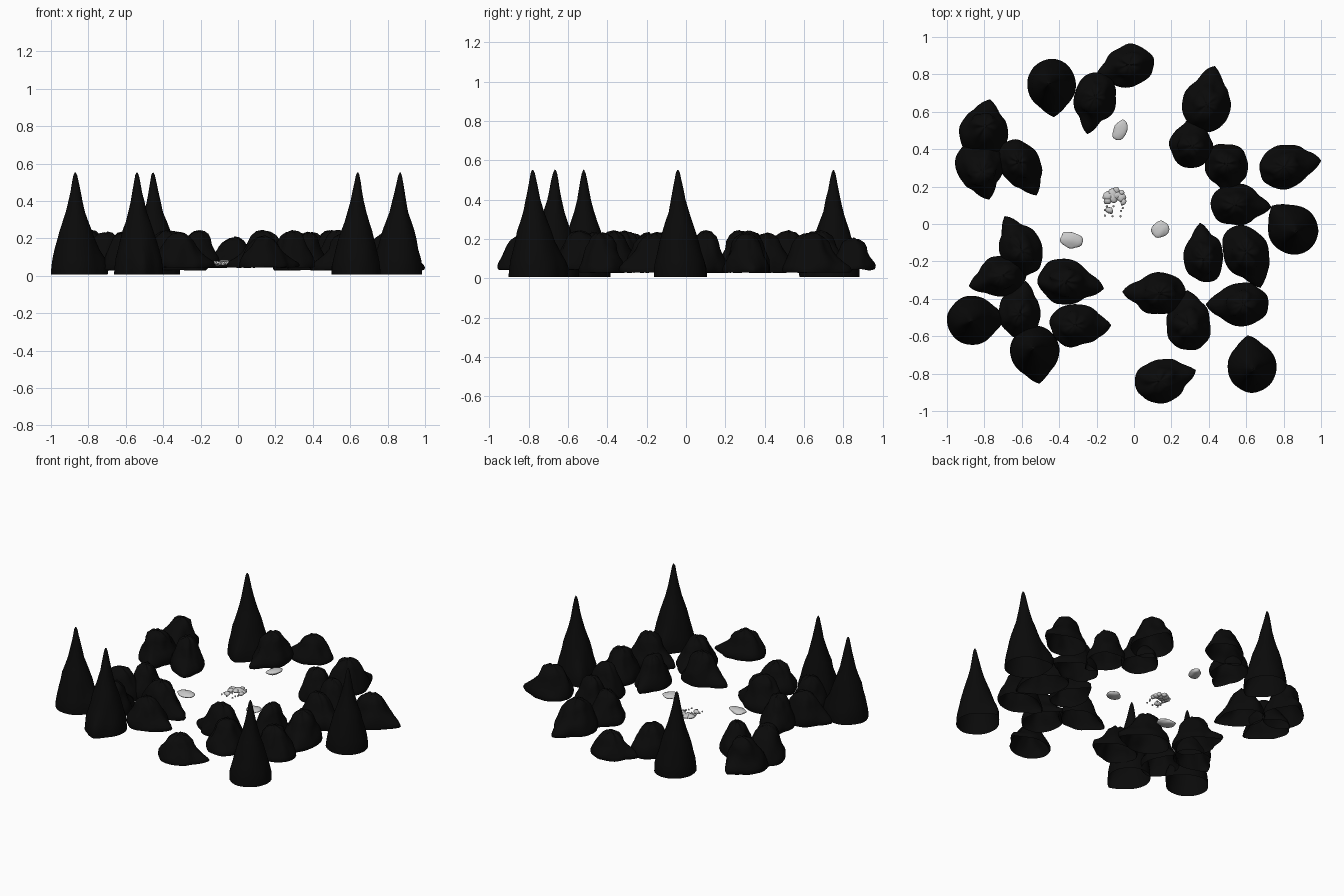
import bpy, bmesh, random
from math import sin, cos, pi, radians
from mathutils import Vector, noise

if "Cube" in bpy.data.objects:
    bpy.data.objects.remove(bpy.data.objects["Cube"])

random.seed(4)
black = bpy.data.materials.new("black_rock")
black.diffuse_color = (0.003, 0.003, 0.003, 1)
black.use_nodes = True
black.node_tree.nodes["Principled BSDF"].inputs["Base Color"].default_value = black.diffuse_color


def finish(bm, name, mat=None):
    me = bpy.data.meshes.new(name)
    bm.to_mesh(me)
    bm.free()
    for p in me.polygons:
        p.use_smooth = True
    if mat:
        me.materials.append(mat)
    ob = bpy.data.objects.new(name, me)
    bpy.context.collection.objects.link(ob)
    return ob


def loft(name, x, y, angle, profile, stretch, lip, rough, lean=(0, 0), n=48):
    """Open-bottomed shell of lumpy oval rings; a pointed lip leaves the base at
    `angle`. profile rows: radius, height, lip share"""
    bm = bmesh.new()
    seed = Vector((random.uniform(0, 50), random.uniform(0, 50), 0))
    ca, sa = cos(radians(angle)), sin(radians(angle))
    rings = []
    zmax = profile[-1][1]
    for r, z, share in profile:
        ring = []
        t = z / zmax
        for i in range(n):
            d = 2 * pi * i / n
            if d > pi:
                d -= 2 * pi
            p = Vector((cos(d), sin(d), z * 9)) * 1.5 + seed
            rr = r * (1 + rough * (.4 + .9 * t) * noise.noise(p))
            tip = lip * share * max(0, 1 - abs(d) / 0.6) ** 1.2
            u = (rr * stretch + tip) * cos(d)
            v = (rr + tip) * sin(d)
            dz = rough * 0.06 * noise.noise(p * 1.3) * min(1, t * 2)
            ring.append(bm.verts.new((x + lean[0] * t + u * ca - v * sa,
                                      y + lean[1] * t + u * sa + v * ca, z + dz)))
        rings.append(ring)
    for lo, hi in zip(rings, rings[1:]):
        for i in range(n):
            j = (i + 1) % n
            bm.faces.new((lo[i], lo[j], hi[j], hi[i]))
    bm.faces.new(rings[-1])
    return finish(bm, name, black)


# Low rocks: outline centre x, y, direction of the lip, length, width, top height
ROCKS = [
    (-0.80, 0.50, 80, .33, .26, .24), (-0.82, 0.30, -75, .33, .26, .24),
    (-0.60, 0.30, -62, .33, .22, .23), (-0.215, 0.645, -102, .33, .23, .24),
    (-0.055, 0.84, 198, .32, .22, .20), (0.395, 0.665, 78, .36, .26, .23),
    (0.315, 0.445, 80, .29, .23, .23), (0.50, 0.29, -80, .29, .23, .24),
    (0.835, 0.31, 10, .34, .23, .23), (0.57, 0.10, -4, .33, .22, .24),
    (0.37, -0.15, 96, .33, .21, .23), (0.61, -0.18, -68, .36, .24, .23),
    (0.55, -0.43, 180, .33, .23, .23), (0.29, -0.51, 92, .33, .24, .24),
    (0.105, -0.37, 177, .33, .23, .24), (0.17, -0.83, 17, .33, .23, .21),
    (-0.34, -0.315, -10, .36, .24, .24), (-0.285, -0.54, 0, .33, .23, .23),
    (-0.605, -0.45, 80, .31, .23, .23), (-0.735, -0.285, 198, .33, .22, .23),
    (-0.615, -0.115, 116, .34, .22, .23),
]
ROCK_PROFILE = [(.97, 0, .9), (1, .06, 1), (.98, .16, .9),
                (.91, .28, .5), (.80, .42, .2), (.68, .58, 0), (.59, .74, 0),
                (.47, .88, 0), (.28, .97, 0), (.04, 1, 0)]
for k, (x, y, ang, length, width, top) in enumerate(ROCKS):
    a = radians(ang)
    base = 0.045 if abs(x) < 0.3 else 0.03
    lip = .055
    half = (length - lip) / 2
    lean = .05 if k < 2 else -.004     # the twin rock has two spread humps
    prof = [(r * width / 2, base + (top - base) * z, s) for r, z, s in ROCK_PROFILE]
    loft(f"rock_{k + 1}", x - lip / 2 * cos(a), y - lip / 2 * sin(a), ang,
         prof, half / (width / 2), lip, .2, (lean * cos(a), lean * sin(a)))

# Tall spires: base centre x, y, lip direction, peak x, y
SPIRES = [(-.865, -.515, 5, -.87, -.52), (-.53, -.68, -82, -.54, -.665),
          (-.44, .745, -86, -.455, .75), (.63, -.765, 98, .64, -.78),
          (.85, -.03, 132, .867, -.042)]
SPIRE_PROFILE = [(.131, .008, .8), (.129, .05, 1), (.122, .09, .8),
                 (.109, .14, .35), (.096, .19, .1), (.083, .24, 0), (.066, .29, 0),
                 (.050, .34, 0), (.036, .40, 0), (.026, .45, 0), (.017, .50, 0),
                 (.010, .535, 0), (.003, .551, 0)]
for k, (x, y, ang, px, py) in enumerate(SPIRES):
    loft(f"spire_{k + 1}", x, y, ang, SPIRE_PROFILE, 1.04, .04, .08, (px - x, py - y))


def pebble(name, x, y, z, size, angle=0, rough=.25, sub=3):
    bm = bmesh.new()
    bmesh.ops.create_icosphere(bm, subdivisions=sub, radius=1)
    off = Vector((x * 20, y * 20, 3))
    c, s = cos(radians(angle)), sin(radians(angle))
    for v in bm.verts:
        p = v.co * (1 + rough * noise.noise(v.co * 1.1 + off))
        px, py, pz = p.x * size[0], p.y * size[1], p.z * size[2]
        v.co = (x + c * px - s * py, y + s * px + c * py, z + pz)
    return finish(bm, name)


# Flat grey stones
pebble("stone_1", -.075, .50, .07, (.057, .036, .016), 70)
pebble("stone_2", .14, -.03, .07, (.048, .042, .016), 50)
pebble("stone_3", -.335, -.085, .07, (.060, .043, .016), -15)

# Arched cluster of grey fragments
CLUSTER = [(-.142, .125, .022), (-.140, .150, .028), (-.115, .162, .030), (-.094, .182, .018),
           (-.088, .152, .028), (-.068, .142, .026), (-.058, .118, .018),
           (-.110, .138, .026), (-.13, .072, .020), (-.066, .168, .016)]
for k, (x, y, r) in enumerate(CLUSTER):
    pebble(f"fragment_{k + 1}", x, y, .066, (r, r * .9, .013), 40 * k, .4, 2)

# Loose crumbs around the cluster
CRUMBS = [(-.065, .105), (-.07, .07), (-.072, .042), (-.155, .075), (-.155, .045),
          (-.115, .042), (-.11, .095), (-.145, .095), (-.06, .085)]
for k, (x, y) in enumerate(CRUMBS):
    pebble(f"crumb_{k + 1}", x, y, .064, (.007, .007, .006), 0, .2, 1)
